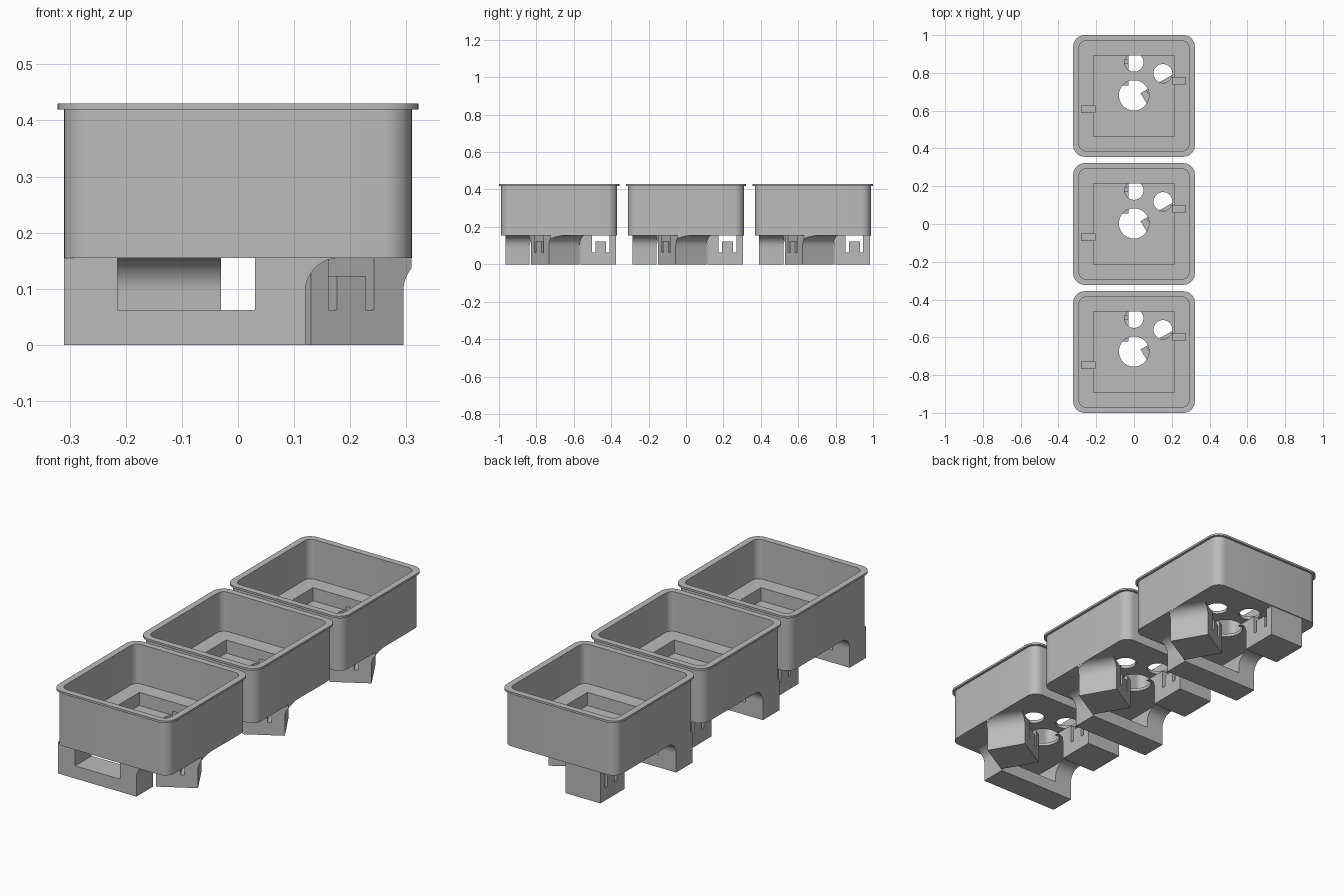
import bpy, bmesh, math
from mathutils import Matrix, Vector

cube = bpy.data.objects.get("Cube")
if cube:
    bpy.data.objects.remove(cube, do_unlink=True)

mat = bpy.data.materials.new("plain grey")
mat.use_nodes = True
GREY = (0.5, 0.5, 0.5, 1)
mat.diffuse_color = GREY
mat.node_tree.nodes["Principled BSDF"].inputs["Base Color"].default_value = GREY

PITCH = 0.678
BASE = 0.155          # underside of the tray
FLARE = 0.06          # radius of the concave flares
SILL = 0.0625         # bottom of windows and slots
HALF = 0.31           # half width of the tray body


def finish(bm, name):
    bmesh.ops.recalc_face_normals(bm, faces=bm.faces)
    mesh = bpy.data.meshes.new(name)
    bm.to_mesh(mesh)
    bm.free()
    mesh.materials.append(mat)
    obj = bpy.data.objects.new(name, mesh)
    bpy.context.collection.objects.link(obj)
    return obj


def smooth(obj):
    bpy.ops.object.select_all(action='DESELECT')
    obj.select_set(True)
    bpy.context.view_layer.objects.active = obj
    bpy.ops.object.shade_smooth_by_angle(angle=math.radians(30))


def rounded_square(half, radius, z, steps=8):
    pts = []
    for q in range(4):
        mid = math.pi / 4 + q * math.pi / 2
        c = (half - radius) * math.sqrt(2)
        for i in range(steps + 1):
            a = q * math.pi / 2 + i * math.pi / 2 / steps
            pts.append((c * math.cos(mid) + radius * math.cos(a),
                        c * math.sin(mid) + radius * math.sin(a), z))
    return pts


def loft(name, rings):
    bm = bmesh.new()
    loops = [[bm.verts.new(p) for p in ring] for ring in rings]
    n = len(loops[0])
    for a, b in zip(loops, loops[1:]):
        for i in range(n):
            j = (i + 1) % n
            bm.faces.new((a[i], a[j], b[j], b[i]))
    bm.faces.new(loops[0])
    bm.faces.new(loops[-1])
    return finish(bm, name)


def flare(u, steps=10):
    """Concave quarter arc from a wall at u out to the tray underside."""
    return [(u + FLARE * (1 - math.cos(a)), BASE - FLARE * (1 - math.sin(a)))
            for a in (i * math.pi / 2 / steps for i in range(steps + 1))]


def extrude(name, profile, depth, origin, u_dir, v_dir):
    """Extrude a (u, z) profile along v, then trim it at the tray sides."""
    o, u, v = (Vector((*p, 0)) for p in (origin, u_dir, v_dir))
    bm = bmesh.new()
    face = bm.faces.new([bm.verts.new(o + u * a + Vector((0, 0, z))) for a, z in profile])
    out = bmesh.ops.extrude_face_region(bm, geom=[face])
    bmesh.ops.translate(bm, vec=v * depth,
                        verts=[g for g in out["geom"] if isinstance(g, bmesh.types.BMVert)])
    cut = bmesh.ops.bisect_plane(bm, geom=bm.verts[:] + bm.edges[:] + bm.faces[:],
                                 plane_co=(HALF - 0.001, 0, 0), plane_no=(1, 0, 0), clear_outer=True)
    edges = [g for g in cut["geom_cut"] if isinstance(g, bmesh.types.BMEdge)]
    if edges:
        bmesh.ops.holes_fill(bm, edges=edges)
    return finish(bm, name)


# Tray: outer wall, rim, cavity, ledge and sunken floor
tray = loft("tray", [
    rounded_square(HALF, 0.05, BASE),
    rounded_square(HALF, 0.05, 0.42),
    rounded_square(0.322, 0.06, 0.42),
    rounded_square(0.322, 0.06, 0.43),
    rounded_square(0.291, 0.035, 0.43),
    rounded_square(0.291, 0.035, 0.235),
    rounded_square(0.214, 0.001, 0.235),
    rounded_square(0.214, 0.001, 0.17),
])

# Round holes in the floor
for x, y, r in ((0, 0.003, 0.08), (0, 0.178, 0.05), (0.153, 0.119, 0.05)):
    bm = bmesh.new()
    bmesh.ops.create_cone(bm, cap_ends=True, segments=48, radius1=r, radius2=r, depth=0.1,
                          matrix=Matrix.Translation((x, y, 0.14)))
    cutter = finish(bm, "hole_cutter")
    cutter.hide_render = True
    mod = tray.modifiers.new("hole", 'BOOLEAN')
    mod.operation = 'DIFFERENCE'
    mod.solver = 'EXACT'
    mod.object = cutter
    bpy.context.view_layer.objects.active = tray
    bpy.ops.object.modifier_apply(modifier=mod.name)
    bpy.data.objects.remove(cutter, do_unlink=True)

parts = [tray]

# Front bar with a window and a flared end
bar = ([(0, 0), (0.43, 0)] + flare(0.43) +
       [(0.34, BASE), (0.34, SILL), (0.095, SILL), (0.095, BASE), (0, BASE)])
parts.append(extrude("front_bar", bar, 0.129, (-HALF, -0.287), (1, 0), (0, 1)))

# Flares behind the two bar posts
fillet = flare(0) + [(0, BASE)]
for name, x, w in (("left_post", 0.03, 0.09), ("right_post", -HALF, 0.095)):
    parts.append(extrude(name + "_flare", fillet, w, (x, -0.158), (0, 1), (1, 0)))

# Legs with a spring tab cut free by an inverted U slot
W, S0, S1, SLOT, TAB = 0.19, 0.036, 0.13, 0.018, 0.123
leg = ([(0, 0), (W, 0)] + flare(W) +
       [(S1, BASE), (S1, SILL), (S1 - SLOT, SILL), (S1 - SLOT, TAB),
        (S0 + SLOT, TAB), (S0 + SLOT, SILL), (S0, SILL), (S0, BASE), (0, BASE)])
c, s = math.cos(math.pi / 6), math.sin(math.pi / 6)
parts.append(extrude("angled_leg", leg, W, (0.13, -0.15), (c, s), (-s, c)))
parts.append(extrude("back_leg", leg, W, (-0.03, 0.305), (0, -1), (-1, 0)))

# Small catches on the ledge
for name, x, y in (("left_catch", 0.238, 0.08), ("right_catch", -0.242, -0.07)):
    bm = bmesh.new()
    bmesh.ops.create_cube(bm, size=1, matrix=Matrix.Translation((x, y, 0.235))
                          @ Matrix.Diagonal((0.075, 0.04, 0.04, 1)))
    parts.append(finish(bm, name))

# Row of three equal units
for obj in parts:
    smooth(obj)
    base_name = obj.name
    for label, y in (("middle", 0), ("back", PITCH)):
        twin = obj.copy()
        twin.name = label + "_" + base_name
        twin.location.y = y
        bpy.context.collection.objects.link(twin)
    obj.name = "first_" + base_name
    obj.location.y = -PITCH
